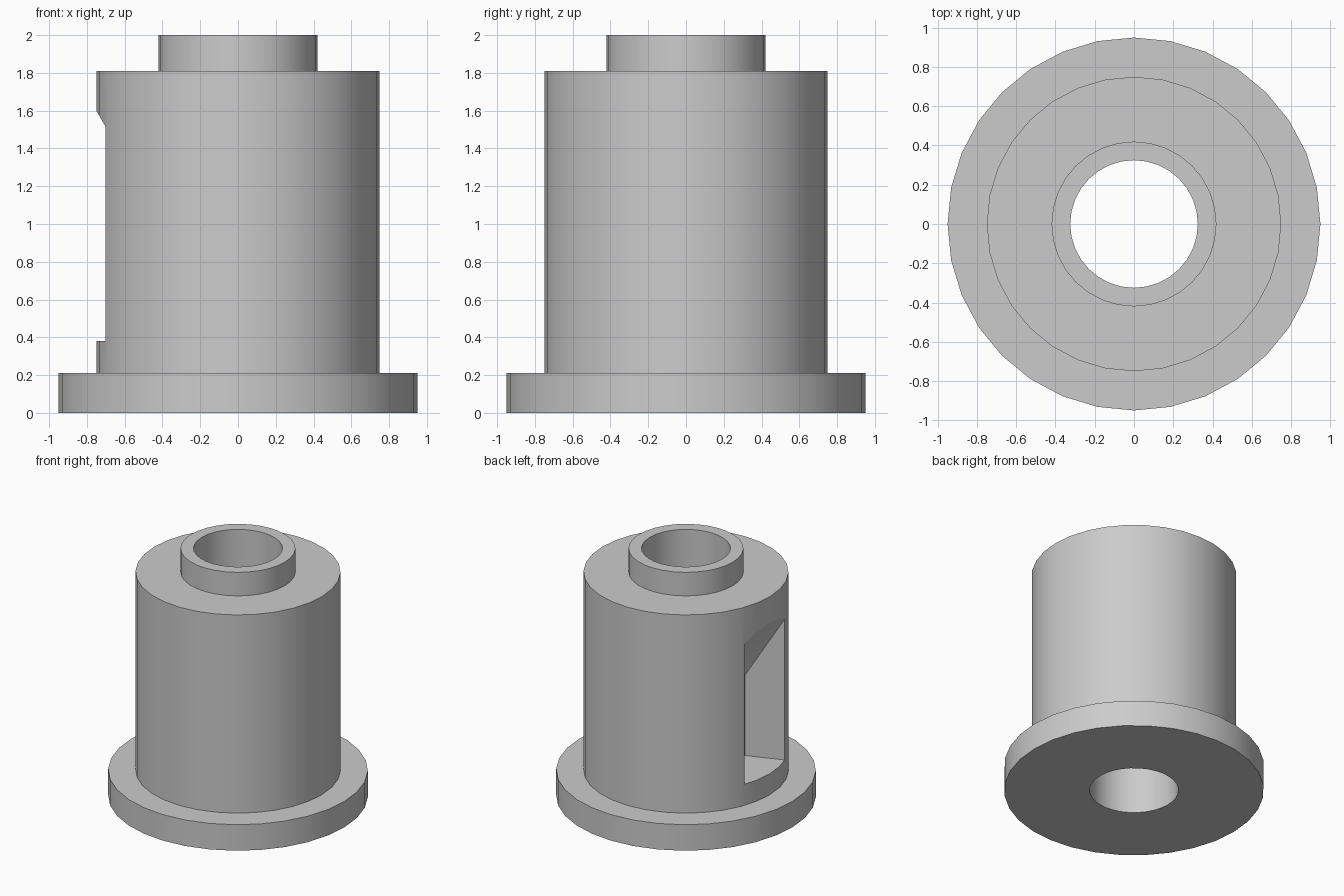
import bpy, bmesh, math

SEGMENTS = 32

if "Cube" in bpy.data.objects:
    bpy.data.objects.remove(bpy.data.objects["Cube"], do_unlink=True)

grey = bpy.data.materials.new("plain_grey")
grey.use_nodes = True
colour = (0.6, 0.6, 0.6, 1.0)
grey.diffuse_color = colour
grey.node_tree.nodes["Principled BSDF"].inputs["Base Color"].default_value = colour


def make_object(name, bm):
    bmesh.ops.recalc_face_normals(bm, faces=bm.faces[:])
    mesh = bpy.data.meshes.new(name)
    bm.to_mesh(mesh)
    bm.free()
    obj = bpy.data.objects.new(name, mesh)
    bpy.context.collection.objects.link(obj)
    mesh.materials.append(grey)
    return obj


def lathe(name, profile):
    """Turn a closed (radius, height) profile around the z axis."""
    bm = bmesh.new()
    rings = []
    for i in range(SEGMENTS):
        a = math.tau * i / SEGMENTS
        rings.append([bm.verts.new((r * math.cos(a), r * math.sin(a), z)) for r, z in profile])
    n = len(profile)
    for i in range(SEGMENTS):
        here, there = rings[i], rings[(i + 1) % SEGMENTS]
        for j in range(n):
            k = (j + 1) % n
            bm.faces.new((here[j], there[j], there[k], here[k]))
    return make_object(name, bm)


def wedge_cutter(name, inner, outer, half_angle, floor, roof, rim, slope):
    """Wedge towards -x with radial sides and a roof that drops inwards."""
    bm = bmesh.new()
    for d in (inner, outer):
        w = d * math.tan(half_angle)
        top = roof + (d - rim) * math.tan(slope)
        for y in (-w, w):
            for z in (floor, top):
                bm.verts.new((-d, y, z))
    bmesh.ops.convex_hull(bm, input=bm.verts[:])
    return make_object(name, bm)


# Flanged sleeve: base flange, body, top collar and through bore
sleeve = lathe("flanged_sleeve", [
    (0.325, 0), (0.95, 0), (0.95, 0.21), (0.75, 0.21),
    (0.75, 1.81), (0.42, 1.81), (0.42, 2), (0.325, 2)])

# Side pocket with sloping roof
cutter = wedge_cutter("pocket_cutter", 0.42, 1.0, math.radians(20),
                      0.38, 1.6, 0.75, math.radians(60))
cutter.hide_render = True

cut = sleeve.modifiers.new("side_pocket", 'BOOLEAN')
cut.operation = 'DIFFERENCE'
cut.solver = 'EXACT'
cut.object = cutter

bpy.ops.object.select_all(action='DESELECT')
sleeve.select_set(True)
bpy.context.view_layer.objects.active = sleeve
bpy.ops.object.modifier_apply(modifier=cut.name)
bpy.data.objects.remove(cutter, do_unlink=True)
bpy.ops.object.shade_smooth_by_angle(angle=math.radians(30))
